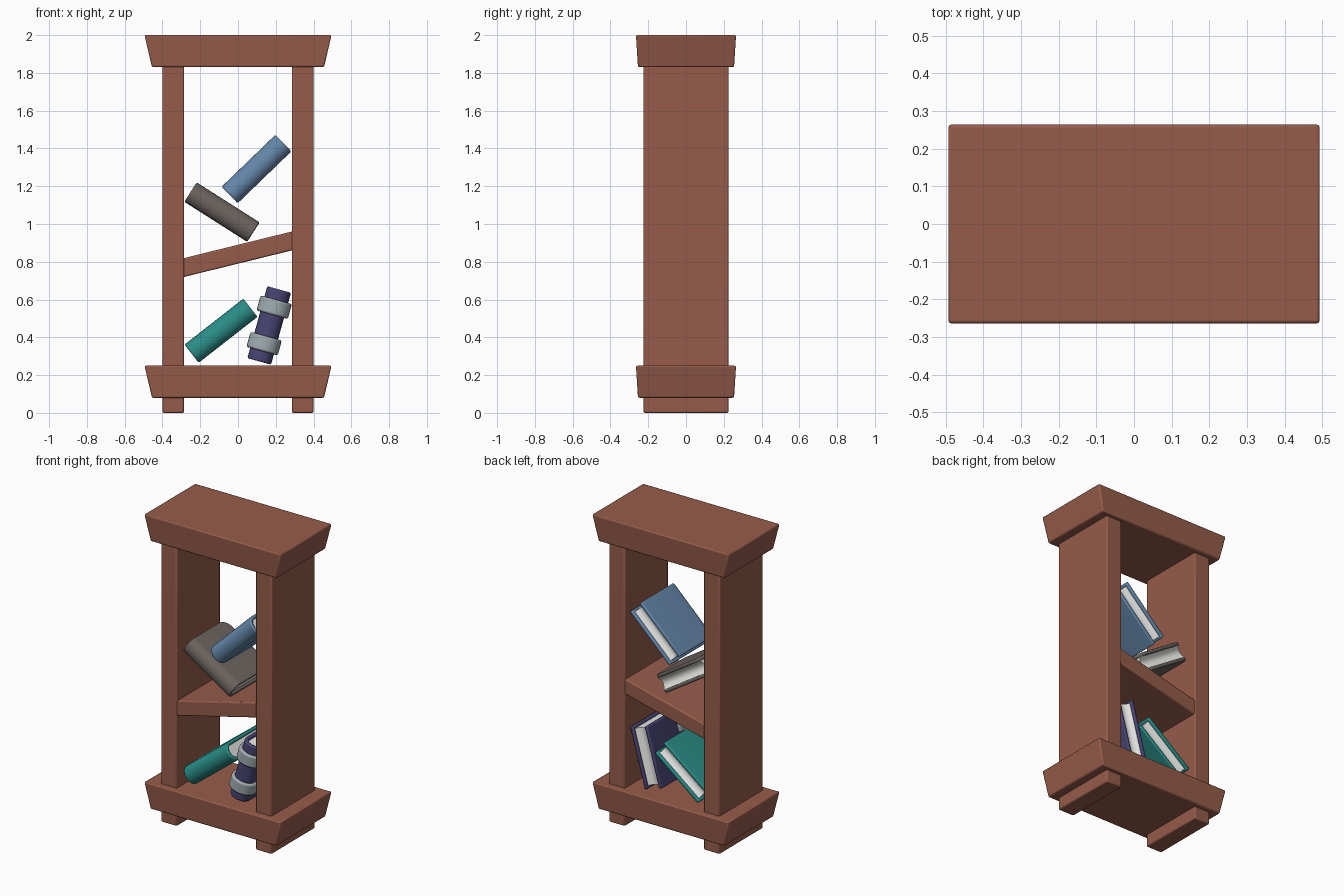
import bpy, bmesh, math
from mathutils import Matrix, Vector

if "Cube" in bpy.data.objects:
    bpy.data.objects.remove(bpy.data.objects["Cube"], do_unlink=True)


def material(name, rgb):
    m = bpy.data.materials.new(name)
    m.use_nodes = True
    m.diffuse_color = (*rgb, 1)
    m.node_tree.nodes["Principled BSDF"].inputs["Base Color"].default_value = (*rgb, 1)
    return m


WOOD = material("reddish wood", (0.305, 0.107, 0.07))
BLUE = material("dusty blue", (0.127, 0.242, 0.40))
GREY = material("warm grey", (0.15, 0.127, 0.117))
TEAL = material("teal", (0.023, 0.262, 0.242))
PURPLE = material("dark purple", (0.065, 0.058, 0.17))
SILVER = material("pale band", (0.35, 0.41, 0.434))
PAPER = material("paper white", (0.85, 0.85, 0.83))


def finish(bm, name, mat, bevel=0.0):
    bmesh.ops.recalc_face_normals(bm, faces=bm.faces)
    mesh = bpy.data.meshes.new(name)
    bm.to_mesh(mesh)
    bm.free()
    mesh.materials.append(mat)
    ob = bpy.data.objects.new(name, mesh)
    bpy.context.collection.objects.link(ob)
    if bevel:
        mod = ob.modifiers.new("soft edges", "BEVEL")
        mod.width, mod.segments = bevel, 2
        mod.limit_method, mod.angle_limit = "ANGLE", math.radians(40)
    bpy.ops.object.select_all(action="DESELECT")
    bpy.context.view_layer.objects.active = ob
    ob.select_set(True)
    bpy.ops.object.shade_smooth_by_angle(angle=math.radians(35))
    return ob


def block(name, size, centre, taper=(1, 1), shear=0.0):
    """Box whose bottom is scaled by taper, and which climbs along x by shear."""
    bm = bmesh.new()
    bmesh.ops.create_cube(bm, size=1)
    for v in bm.verts:
        if v.co.z < 0:
            v.co.x *= taper[0]
            v.co.y *= taper[1]
        v.co = Vector(a * b for a, b in zip(v.co, size)) + Vector(centre)
        v.co.z += shear * v.co.x
    return finish(bm, name, WOOD, 0.008)


# Case: crown and plinth flare upwards, uprights run through to form feet
for name, z in (("crown", 1.915), ("plinth", 0.165)):
    block(name, (0.99, 0.53, 0.17), (0, 0, z), taper=(0.92, 0.96))
for side, sx in (("left", 1), ("right", -1)):
    block(side + "_upright", (0.115, 0.45, 1.85), (sx * 0.3425, 0, 0.925))
block("slanted_shelf", (0.60, 0.44, 0.10), (0, 0, 0.84), shear=0.246)

HINGE = -0.135


def arc(half, depth, steps=12):
    """Rounded spine from +half to -half thickness, as (y, z) points."""
    return [(HINGE - depth * math.sin(math.pi * i / steps),
             half * math.cos(math.pi * i / steps)) for i in range(steps + 1)]


def extrude(profile, length):
    bm = bmesh.new()
    face = bm.faces.new([bm.verts.new((-length / 2, y, z)) for y, z in profile])
    new = bmesh.ops.extrude_face_region(bm, geom=[face])["geom"]
    bmesh.ops.translate(bm, vec=(length, 0, 0),
                        verts=[g for g in new if isinstance(g, bmesh.types.BMVert)])
    return bm


def jacket(thick, wall, depth, back, length):
    """C-shaped wrap: two boards joined by a rounded spine."""
    half = thick / 2
    outer = [(back, half)] + arc(half, depth) + [(back, -half)]
    inner = [(back, half - wall)] + arc(half - wall, depth - wall) + [(back, wall - half)]
    return extrude(outer + inner[::-1], length)


def book(name, mat, x, z, angle, thick, corner=0.0, bands=()):
    place = Matrix.Translation((x, 0, z)) @ Matrix.Rotation(-math.radians(angle), 4, "Y")
    length, wall, back = 0.395, 0.022, 0.18

    # Cover, with optional rounded board corners
    bm = jacket(thick, wall, 0.055, back, length)
    if corner:
        edges = [e for e in bm.edges
                 if all(v.co.y > back - 0.001 and abs(v.co.x) > length / 2 - 0.001
                        for v in e.verts)
                 and abs(e.verts[0].co.x - e.verts[1].co.x) < 0.001]
        bmesh.ops.bevel(bm, geom=edges, offset=corner, segments=5, profile=0.5,
                        affect="EDGES")
    finish(bm, name + "_cover", mat, 0.007).matrix_world = place

    # Page block with a hollow fore-edge
    half = thick / 2 - wall + 0.001
    hollow = [(0.165 - 0.022 * math.cos(math.pi * k / 8), half * k / 4)
              for k in range(-4, 5)]
    pages = extrude(arc(half, 0.034) + hollow, length - 0.035)
    finish(pages, name + "_pages", PAPER).matrix_world = place

    # Raised bands around the spine
    for i, offset in enumerate(bands):
        bm = jacket(thick + 0.042, 0.024, 0.075, -0.09, 0.082)
        ob = finish(bm, f"{name}_band_{i + 1}", SILVER, 0.01)
        ob.matrix_world = place @ Matrix.Translation((offset, 0, 0))


book("blue_book", BLUE, 0.098, 1.291, 44, 0.122)
book("grey_book", GREY, -0.085, 1.063, -32.5, 0.122, corner=0.06)
book("teal_book", TEAL, -0.09, 0.435, 38, 0.122)
book("purple_book", PURPLE, 0.165, 0.463, 74.5, 0.13, bands=(0.1, -0.1))
